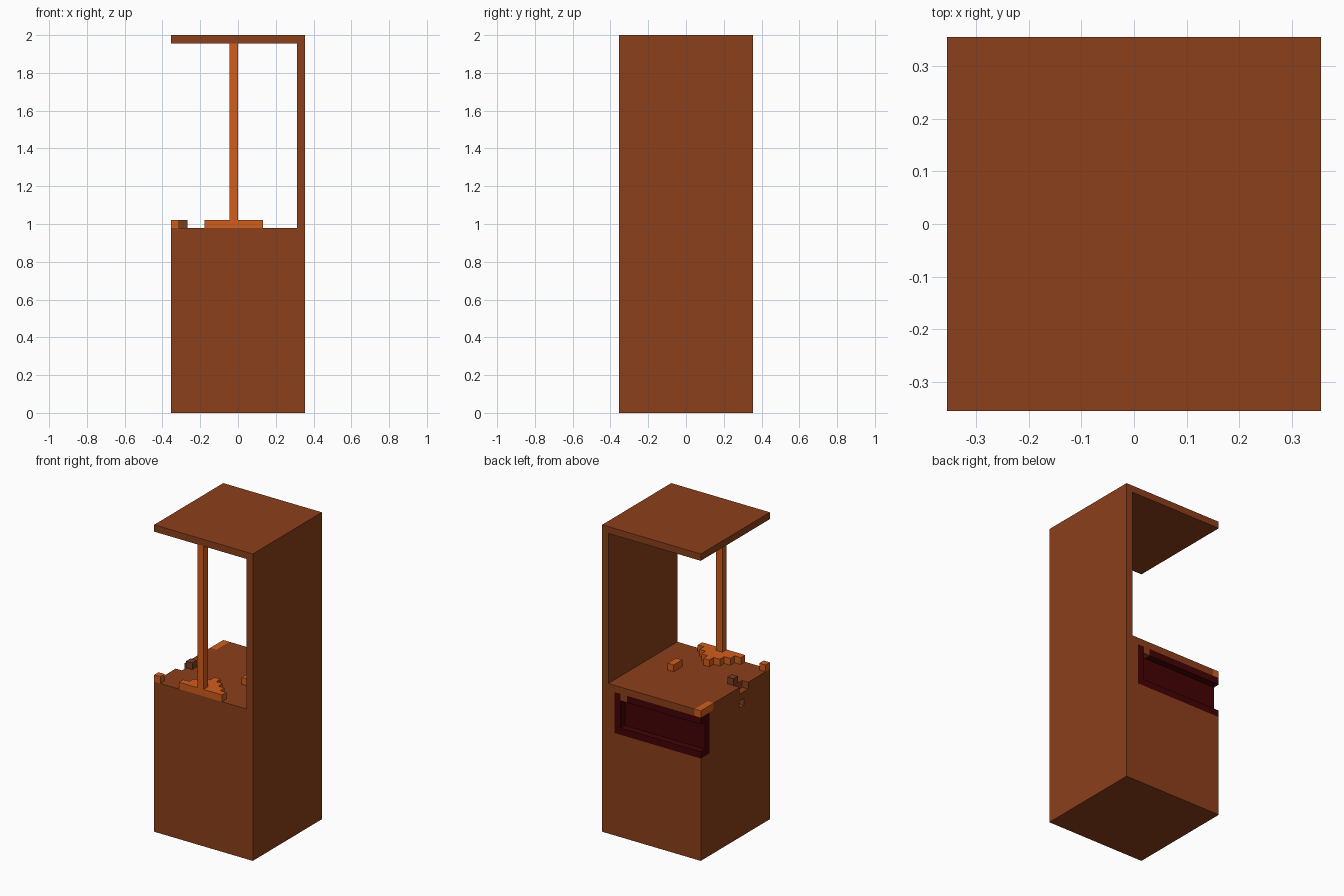
import bpy, bmesh
from mathutils import Vector

cube = bpy.data.objects.get("Cube")
if cube:
    bpy.data.objects.remove(cube, do_unlink=True)

WIDTH, BENCH, TOP = 16, 22, 45      # sizes counted in grid cells
CELL = 2 / TOP


def make_material(name, rgb):
    mat = bpy.data.materials.new(name)
    mat.use_nodes = True
    mat.diffuse_color = (*rgb, 1)
    node = mat.node_tree.nodes["Principled BSDF"]
    node.inputs["Base Color"].default_value = (*rgb, 1)
    node.inputs["Roughness"].default_value = 0.9
    return mat


brown = make_material("brown wood", (0.265, 0.05, 0.011))
orange = make_material("orange wood", (0.64, 0.11, 0.012))
dark_brown = make_material("dark brown", (0.19, 0.05, 0.016))
dark_red = make_material("dark red", (0.058, 0.0006, 0.0015))

cells = {}                          # grid cell -> part name
part_materials = {}


def fill(part, mat, lo, hi):
    """Fill a box of cells with a part, replacing what was there."""
    part_materials[part] = mat
    for x in range(lo[0], hi[0]):
        for y in range(lo[1], hi[1]):
            for z in range(lo[2], hi[2]):
                cells[x, y, z] = part


def carve(lo, hi):
    for x in range(lo[0], hi[0]):
        for y in range(lo[1], hi[1]):
            for z in range(lo[2], hi[2]):
                cells.pop((x, y, z), None)


def skin(part):
    """Make a mesh of the exposed cell faces, merged into large flat faces."""
    bm = bmesh.new()
    for cell, owner in cells.items():
        if owner != part:
            continue
        for axis in range(3):
            for side in (0, 1):
                beside = list(cell)
                beside[axis] += 2 * side - 1
                if tuple(beside) in cells:
                    continue
                u, v = (axis + 1) % 3, (axis + 2) % 3
                corners = []
                for du, dv in ((0, 0), (1, 0), (1, 1), (0, 1)):
                    p = Vector(cell)
                    p[axis] += side
                    p[u] += du
                    p[v] += dv
                    p -= Vector((WIDTH / 2, WIDTH / 2, 0))
                    corners.append(bm.verts.new(p * CELL))
                if not side:
                    corners.reverse()
                bm.faces.new(corners)
    bmesh.ops.remove_doubles(bm, verts=bm.verts, dist=CELL / 20)
    bmesh.ops.dissolve_limit(bm, angle_limit=0.02, verts=bm.verts, edges=bm.edges)
    bmesh.ops.triangulate(bm, faces=[f for f in bm.faces if len(f.verts) > 4])
    mesh = bpy.data.meshes.new(part)
    bm.to_mesh(mesh)
    bm.free()
    mesh.materials.append(part_materials[part])
    bpy.context.collection.objects.link(bpy.data.objects.new(part, mesh))


# Solid base cabinet, side wall and roof
fill("cabinet", brown, (0, 0, 0), (WIDTH, WIDTH, BENCH))
fill("side_wall", brown, (WIDTH - 1, 0, BENCH), (WIDTH, WIDTH, TOP - 1))
fill("roof", brown, (0, 0, TOP - 1), (WIDTH, WIDTH, TOP))

# Recessed panel with a raised rim, open at the right-hand corner
fill("back_panel", dark_red, (0, 14, 15), (14, 16, 21))
carve((0, 15, 16), (13, 16, 20))
fill("rim_gap", brown, (12, 15, 20), (13, 16, 21))

# Stepped foot and the post standing on it
for row in range(4):
    fill("post_foot", orange, (4 + row, row, BENCH), (11 - row, row + 1, BENCH + 1))
fill("post", orange, (7, 0, BENCH + 1), (8, 1, TOP - 1))

# Loose pieces on the bench
fill("bench_block", orange, (10, 6, BENCH), (11, 8, BENCH + 1))
fill("corner_block", orange, (0, 0, BENCH), (1, 1, BENCH + 1))
fill("small_dark_block", dark_brown, (1, 6, BENCH), (2, 7, BENCH + 1))
fill("corner_inlay", orange, (0, 13, BENCH - 1), (1, 16, BENCH))

# Chips in the bench edge
carve((0, 5, BENCH - 1), (1, 7, BENCH))
carve((0, 6, BENCH - 3), (1, 7, BENCH - 2))

for part in part_materials:
    skin(part)
